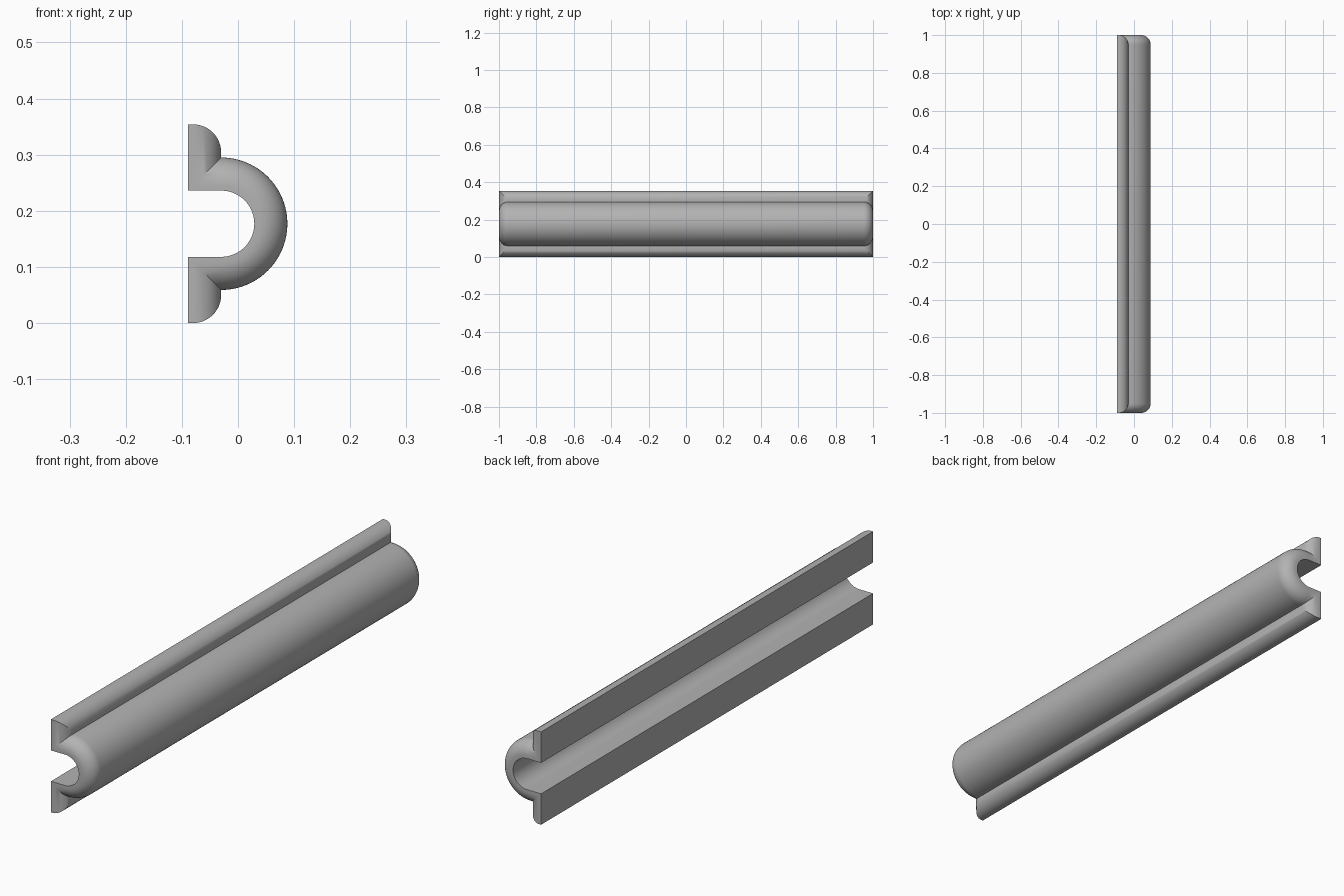
import bpy
import bmesh
from math import sin, cos, pi

cube = bpy.data.objects.get("Cube")
if cube:
    bpy.data.objects.remove(cube)

HALF = 1.0                       # half length along y
BACK, AXIS_X, AXIS_Z = -0.089, -0.03, 0.177
INNER, OUTER, TOP = 0.059, 0.118, 0.177
ROUND, STEPS, ARC = 0.05, 12, 48

grey = bpy.data.materials.new("grey")
grey.use_nodes = True
colour = (0.45, 0.45, 0.45, 1)
grey.diffuse_color = colour
grey.node_tree.nodes["Principled BSDF"].inputs["Base Color"].default_value = colour

# Quarter round as (setback from edge, setback from face)
quarter = [(ROUND * (1 - cos(a)), ROUND * (1 - sin(a)))
           for a in (i * pi / 2 / STEPS for i in range(STEPS + 1))]


def loft(name, loops):
    """Skin a row of closed loops and cap both ends."""
    bm = bmesh.new()
    rows = [[bm.verts.new(p) for p in loop] for loop in loops]
    for a, b in zip(rows, rows[1:]):
        for i in range(len(a)):
            j = (i + 1) % len(a)
            bm.faces.new((a[i], a[j], b[j], b[i]))
    bm.faces.new(rows[0][::-1])
    bm.faces.new(rows[-1])
    bmesh.ops.recalc_face_normals(bm, faces=bm.faces)
    mesh = bpy.data.meshes.new(name)
    bm.to_mesh(mesh)
    bm.free()
    mesh.materials.append(grey)
    obj = bpy.data.objects.new(name, mesh)
    bpy.context.collection.objects.link(obj)
    return obj


# Curved channel: section of radius and length, rounded on the outer ends
section = [(INNER, -HALF)]
section += [(OUTER - d, -HALF + s) for s, d in quarter[::1]]
section += [(OUTER - d, HALF - s) for s, d in quarter[::-1]]
section += [(INNER, HALF)]


def station(shift, angle):
    return [(AXIS_X + shift + r * cos(angle), y, AXIS_Z + r * sin(angle))
            for r, y in section]


leg = BACK - AXIS_X
stations = [station(leg, -pi / 2)]
stations += [station(0, -pi / 2 + pi * i / ARC) for i in range(ARC + 1)]
stations += [station(leg, pi / 2)]
channel = loft("half_round_channel", stations)


# Flanges: shrinking rectangles stacked along x, rounded on edge and ends
def flange(name, side):
    def rect(x, inset):
        y, low, high = HALF - inset, AXIS_Z + side * INNER, AXIS_Z + side * (TOP - inset)
        return [(x, -y, low), (x, y, low), (x, y, high), (x, -y, high)]
    return loft(name, [rect(BACK, 0)] + [rect(AXIS_X - d, s) for s, d in quarter])


# Merge the flanges into the channel
bpy.context.view_layer.objects.active = channel
for name, side in (("upper_flange", 1), ("lower_flange", -1)):
    part = flange(name, side)
    mod = channel.modifiers.new("join_" + name, "BOOLEAN")
    mod.operation = "UNION"
    mod.solver = "EXACT"
    mod.object = part
    bpy.ops.object.modifier_apply(modifier=mod.name)
    bpy.data.objects.remove(part)

bpy.ops.object.select_all(action="DESELECT")
channel.select_set(True)
bpy.ops.object.shade_smooth_by_angle(angle=pi / 6)
